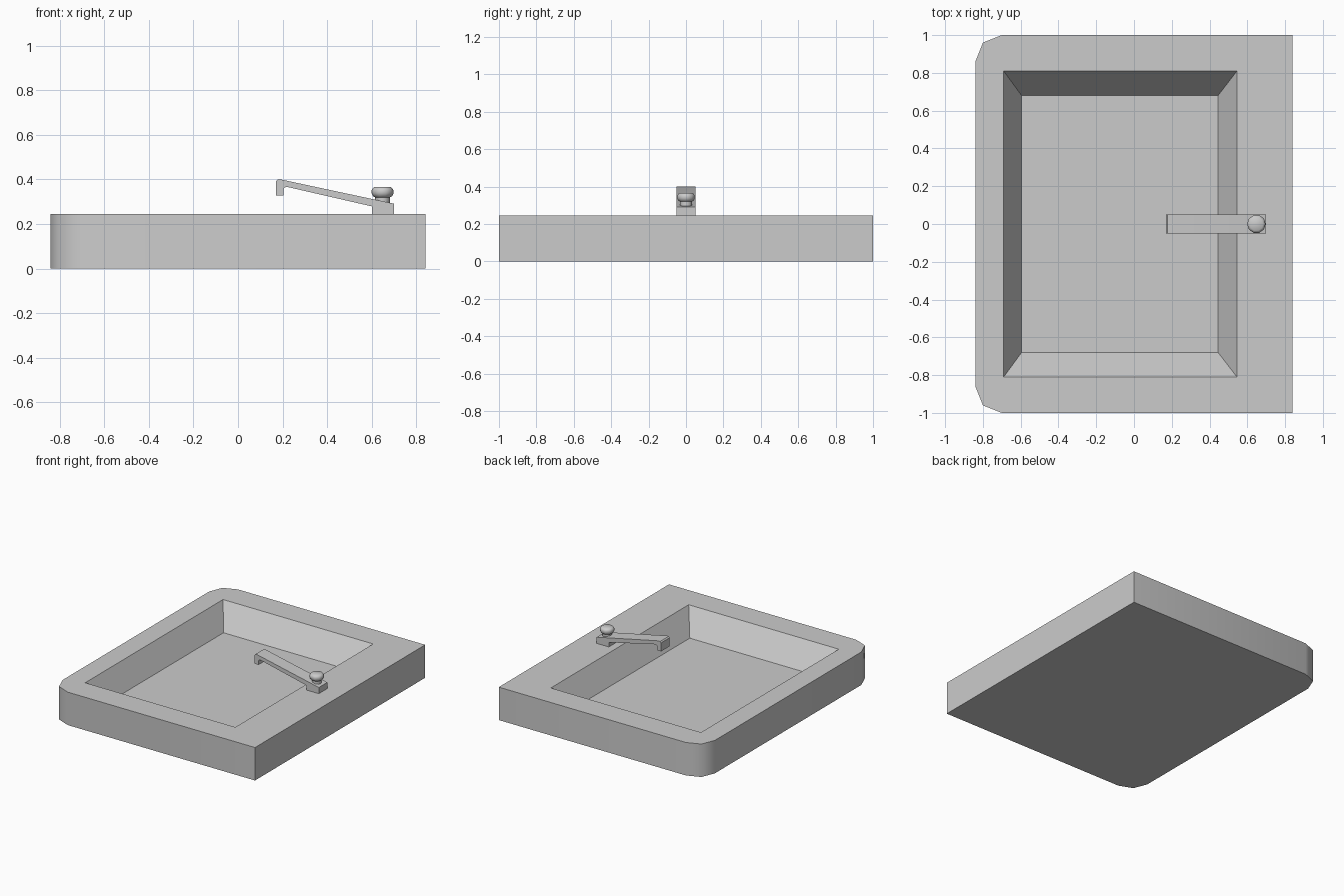
import bpy, bmesh
from math import radians, sin, cos, tau

if "Cube" in bpy.data.objects:
    bpy.data.objects.remove(bpy.data.objects["Cube"])


def finish(name, bm, angle):
    bmesh.ops.recalc_face_normals(bm, faces=bm.faces)
    mesh = bpy.data.meshes.new(name)
    bm.to_mesh(mesh)
    bm.free()
    obj = bpy.data.objects.new(name, mesh)
    bpy.context.collection.objects.link(obj)
    bpy.ops.object.select_all(action='DESELECT')
    obj.select_set(True)
    bpy.context.view_layer.objects.active = obj
    bpy.ops.object.shade_smooth_by_angle(angle=radians(angle))
    return obj


def ring(bm, pts, z):
    return [bm.verts.new((x, y, z)) for x, y in pts]


def bridge(bm, a, b):
    for i in range(len(a)):
        j = (i + 1) % len(a)
        bm.faces.new((a[i], a[j], b[j], b[i]))


def rect(x0, x1, y):
    return [(x0, -y), (x1, -y), (x1, y), (x0, y)]


# Sink slab: rounded on the left corners, with a sloped-wall recess
TOP, FLOOR = 0.245, 0.073
half = [(0.84, 1), (-0.70, 1), (-0.80, 0.96), (-0.84, 0.86)]
outline = half + [(x, -y) for x, y in reversed(half)]
bm = bmesh.new()
base, top = ring(bm, outline, 0), ring(bm, outline, TOP)
rim = ring(bm, rect(-0.69, 0.545, 0.81), TOP)
floor = ring(bm, rect(-0.595, 0.445, 0.68), FLOOR)
bm.faces.new(base)
bm.faces.new(floor)
bridge(bm, base, top)
bridge(bm, rim, floor)
# flat rim surface, one strip per side
bm.faces.new((top[0], top[1], rim[3], rim[2]))
bm.faces.new((top[1], top[2], top[3], rim[3]))
bm.faces.new((top[3], top[4], rim[0], rim[3]))
bm.faces.new((top[4], top[5], top[6], rim[0]))
bm.faces.new((top[6], top[7], rim[1], rim[0]))
bm.faces.new((top[7], top[0], rim[2], rim[1]))
finish("sink_basin", bm, 50)

# Faucet spout: side profile extruded across y
profile = [(0.60, TOP), (0.70, TOP), (0.70, 0.291), (0.19, 0.40), (0.178, 0.399),
           (0.17, 0.39), (0.17, 0.327), (0.205, 0.327), (0.205, 0.36),
           (0.217, 0.367), (0.60, 0.279)]
bm = bmesh.new()
near = [bm.verts.new((x, -0.05, z)) for x, z in profile]
far = [bm.verts.new((x, 0.05, z)) for x, z in profile]
bm.faces.new(near)
bm.faces.new(far)
bridge(bm, near, far)
finish("faucet_spout", bm, 30)

# Faucet knob: lathed neck and flattened cap
N = 10
bm = bmesh.new()
loops = []
for r, z in [(0.033, 0.285), (0.033, 0.319), (0.043, 0.325), (0.049, 0.337),
             (0.049, 0.350), (0.045, 0.359), (0.036, 0.366)]:
    loops.append(ring(bm, [(0.648 + r * cos(tau * i / N), r * sin(tau * i / N))
                           for i in range(N)], z))
for a, b in zip(loops, loops[1:]):
    bridge(bm, a, b)
bm.faces.new(loops[0])
bm.faces.new(loops[-1])
finish("faucet_knob", bm, 45)
